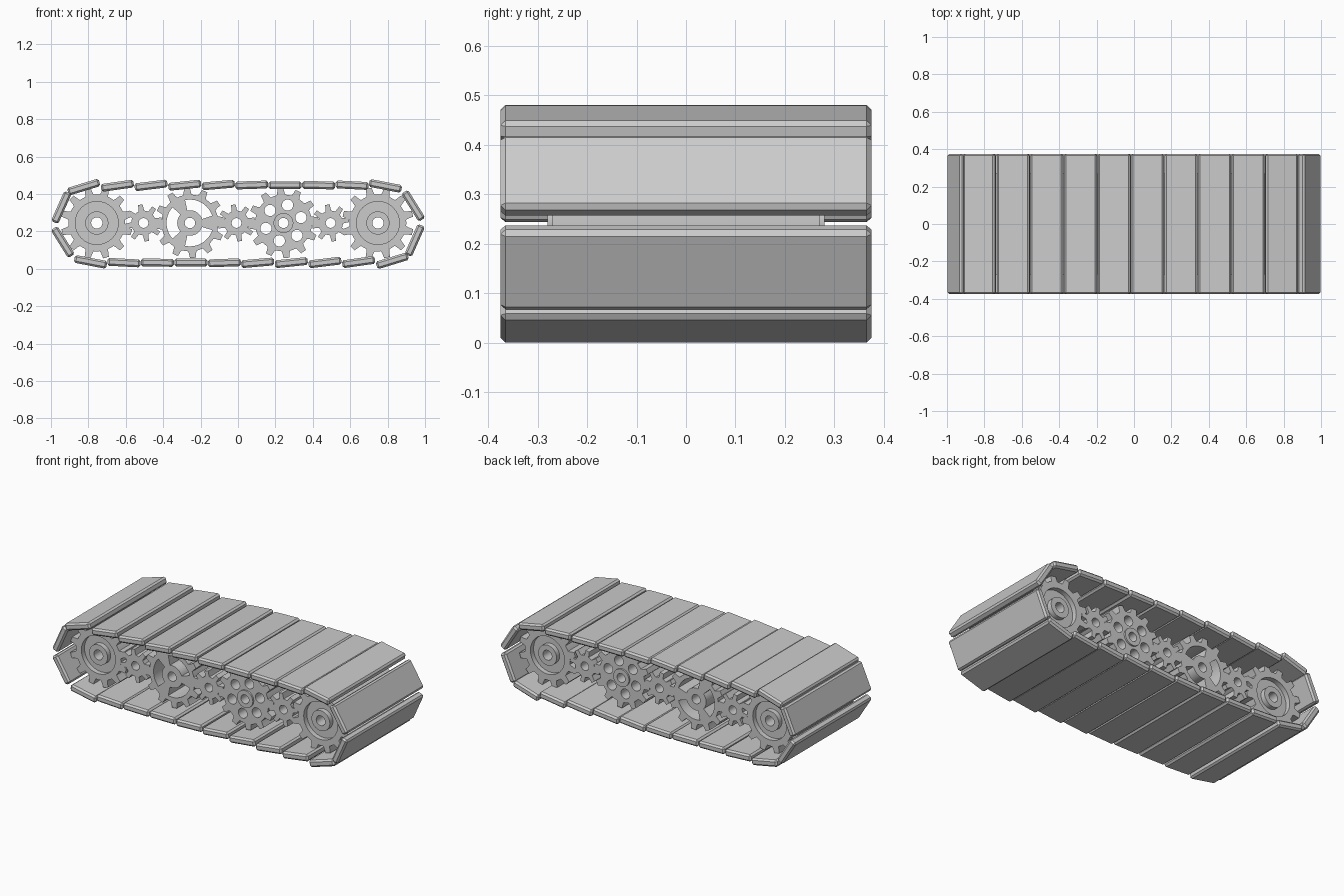
import bpy, bmesh, math
from mathutils import Matrix

if "Cube" in bpy.data.objects:
    bpy.data.objects.remove(bpy.data.objects["Cube"])

steel = bpy.data.materials.new("light grey steel")
steel.diffuse_color = (0.6, 0.6, 0.6, 1)
steel.use_nodes = True
steel.node_tree.nodes["Principled BSDF"].inputs["Base Color"].default_value = steel.diffuse_color

CZ = 0.24          # height of the wheel axles
HALF = 0.375       # half width of the track


def circle(r, n=32, cx=0.0, cz=0.0):
    return [(cx + r * math.cos(2 * math.pi * i / n),
             cz + r * math.sin(2 * math.pi * i / n)) for i in range(n)]


def polar(r, deg):
    return (r * math.cos(math.radians(deg)), r * math.sin(math.radians(deg)))


def teeth(count, root, tip, turn=0):
    """Toothed outline with flat tips, tapered flanks and round roots."""
    pts, step = [], 360 / count
    for i in range(count):
        a = turn + i * step
        for f, r in ((-.5, root), (-.29, root), (-.23, root + .3 * (tip - root)),
                     (-.16, tip), (.16, tip), (.23, root + .3 * (tip - root)), (.29, root)):
            pts.append(polar(r, a + f * step))
    return pts


def slot(mid, span, r0, r1, n=12):
    """Curved opening between two radii."""
    angles = [mid - span / 2 + span * i / n for i in range(n + 1)]
    return [polar(r1, a) for a in angles] + [polar(r0, a) for a in reversed(angles)]


def extrude(name, x, loops, half_depth):
    """Fill the loops (inner loops become holes) and extrude across the track."""
    cu = bpy.data.curves.new(name, 'CURVE')
    cu.dimensions, cu.fill_mode, cu.extrude = '2D', 'BOTH', half_depth
    for loop in loops:
        sp = cu.splines.new('POLY')
        sp.points.add(len(loop) - 1)
        for p, (u, v) in zip(sp.points, loop):
            p.co = (u, v, 0, 1)
        sp.use_cyclic_u = True
    cu.materials.append(steel)
    ob = bpy.data.objects.new(name, cu)
    bpy.context.collection.objects.link(ob)
    ob.location = (x, 0, CZ + .005)
    ob.rotation_euler = (math.pi / 2, 0, 0)
    bpy.ops.object.select_all(action='DESELECT')
    ob.select_set(True)
    bpy.context.view_layer.objects.active = ob
    bpy.ops.object.convert(target='MESH')
    bpy.ops.object.shade_smooth_by_angle(angle=math.radians(25))
    return ob


def plate(name, x, z, deg, length=0.176, thick=0.042):
    """Chamfered track plate spanning the full width."""
    bm = bmesh.new()
    bmesh.ops.create_cube(bm, size=1, matrix=Matrix.Diagonal((length, 2 * HALF, thick, 1)))
    bmesh.ops.bevel(bm, geom=bm.edges[:], offset=0.01, segments=1, affect='EDGES')
    me = bpy.data.meshes.new(name)
    bm.to_mesh(me)
    bm.free()
    me.materials.append(steel)
    ob = bpy.data.objects.new(name, me)
    bpy.context.collection.objects.link(ob)
    ob.location = (x, 0, z)
    ob.rotation_euler = (0, -math.radians(deg), 0)


# Track plates: upper run plus two end plates, repeated by a half turn
run = [(-.825, .437, 17), (-.645, .444, 8), (-.465, .446, 7), (-.285, .447, 6),
       (-.105, .448, 5), (.073, .448, 2), (.252, .447, 0), (.431, .447, -1),
       (.61, .447, -3), (.788, .443, -11), (-.945, .328, 66), (.937, .337, -58)]
for i, (x, z, deg) in enumerate(run):
    plate(f"track_plate_upper_{i}", x, z, deg)
    plate(f"track_plate_lower_{i}", -x, 2 * CZ - z, deg)

# End sprockets with recessed web and raised hub
for side, x in (("left", -.755), ("right", .748)):
    extrude(f"{side}_sprocket_rim", x, [teeth(12, .152, .192, 15), circle(.115)], .27)
    extrude(f"{side}_sprocket_web", x, [circle(.117), circle(.06)], .24)
    extrude(f"{side}_sprocket_hub", x, [circle(.062), circle(.03)], .27)

# Small idler gears
for i, x in enumerate((-.505, -.008, .495)):
    extrude(f"idler_gear_{i}", x, [teeth(8, .066, .1, 10), circle(.026)], .27)

# Wheel with three curved openings
extrude("spoked_gear", -.257, [teeth(12, .152, .188, 5), circle(.028)]
        + [slot(a, 84, .068, .125) for a in (60, 180, 300)], .27)

# Wheel with six round openings
extrude("drilled_gear", .243, [teeth(12, .152, .188, 5), circle(.052)]
        + [circle(.03, 24, *polar(.098, 17 + 60 * k)) for k in range(6)], .27)
extrude("drilled_gear_hub", .243, [circle(.053), circle(.027)], .28)
